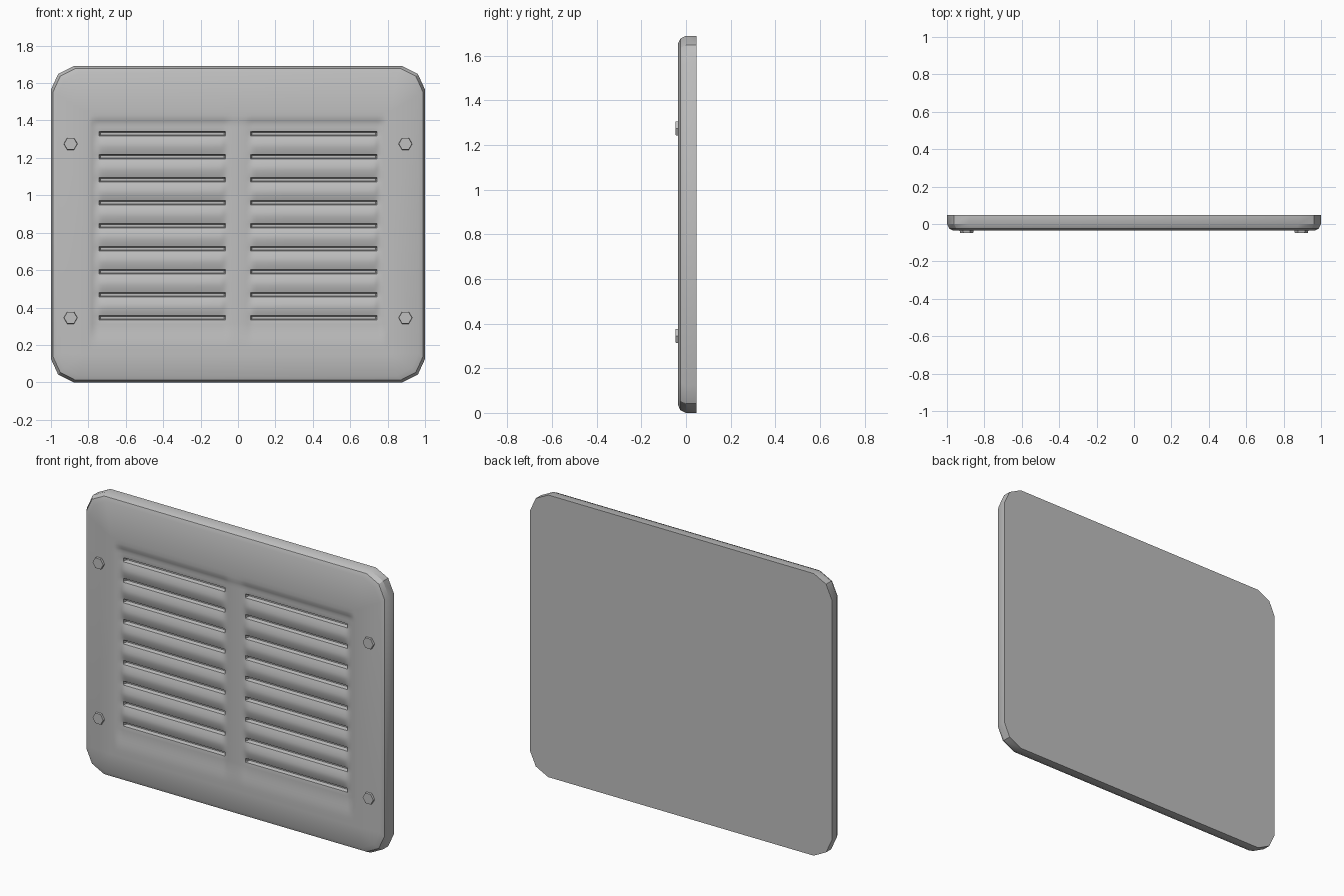
import bpy, bmesh, math
from mathutils import Matrix

if "Cube" in bpy.data.objects:
    bpy.data.objects.remove(bpy.data.objects["Cube"])

ZC = 0.845                      # plate centre height
FRONT, BACK = -0.036, 0.048
Z0, PITCH, ROWS = 0.345, 0.1231, 9
SLOTS = [Z0 + i * PITCH for i in range(ROWS)]

metal = bpy.data.materials.new("grey metal")
metal.diffuse_color = (0.52, 0.52, 0.52, 1)
metal.use_nodes = True
metal.node_tree.nodes["Principled BSDF"].inputs["Base Color"].default_value = metal.diffuse_color


def finish(bm, name, angle):
    bmesh.ops.recalc_face_normals(bm, faces=bm.faces[:])
    me = bpy.data.meshes.new(name)
    bm.to_mesh(me)
    bm.free()
    me.materials.append(metal)
    ob = bpy.data.objects.new(name, me)
    bpy.context.collection.objects.link(ob)
    bpy.ops.object.select_all(action='DESELECT')
    ob.select_set(True)
    bpy.context.view_layer.objects.active = ob
    bpy.ops.object.shade_smooth_by_angle(angle=math.radians(angle))
    return ob


def ss(a, b, v):
    t = min(1, max(0, (v - a) / (b - a)))
    return t * t * (3 - 2 * t)


def surface(x, z):
    """Pressed front: soft recess, rolled louvers, narrow slots."""
    ax = abs(x)
    y = FRONT + 0.011 * (ss(0.80, 0.755, ax) * ss(1.425, 1.375, z) * ss(0.19, 0.31, z)
                         * (0.5 + 0.5 * ss(0.02, 0.08, ax)))
    mask = ss(0.045, 0.1, ax) * ss(0.77, 0.72, ax)
    if SLOTS[0] < z < SLOTS[-1]:
        y -= 0.010 * mask * math.sin(math.pi * (z - Z0) / PITCH) ** 2
    d = min(abs(z - s) for s in SLOTS)
    y += 0.003 * mask * (1 - ss(0.0, 0.03, d))
    if d < 0.0071 and 0.0749 < ax < 0.7351:
        y += 0.022
    return y


# plate outline, clipped at the corners
quarter = [(0.88, 0.845), (0.962, 0.803), (1.0, 0.72)]
outline = (quarter[::-1] + [(-x, z) for x, z in quarter]
           + [(-x, -z) for x, z in quarter[::-1]] + [(x, -z) for x, z in quarter])

bm = bmesh.new()
rings = []
for y, inset in ((BACK, 0), (0.0, 0), (-0.025, 0.012), (FRONT, 0.035)):
    rings.append([bm.verts.new((x * (1 - inset), y, ZC + z * (1 - inset / 0.845)))
                  for x, z in outline])
bm.faces.new(rings[0])
n = len(outline)
for a, b in zip(rings, rings[1:]):
    for i in range(n):
        j = (i + 1) % n
        bm.faces.new((a[i], a[j], b[j], b[i]))

# louvered panel grid
half = [0.02, 0.04, 0.05, 0.06, 0.068, 0.075, 0.085, 0.1, 0.25, 0.4, 0.55, 0.7,
        0.725, 0.735, 0.742, 0.75, 0.765, 0.78, 0.79, 0.80, 0.82]
xs = [-v for v in half[::-1]] + [0] + half
zs = [0.15, 0.17, 0.19, 0.21, 0.23, 0.25, 0.27, 1.395, 1.41, 1.425, 1.45]
for s in SLOTS:
    zs += [s + o for o in (-0.05, -0.035, -0.022, -0.012, -0.007,
                           0.007, 0.012, 0.022, 0.035, 0.05, 0.0615)]
zs = sorted(zs)
grid = [[bm.verts.new((x, surface(x, z), z)) for x in xs] for z in zs]
for r, s in zip(grid, grid[1:]):
    for i in range(len(xs) - 1):
        bm.faces.new((r[i], r[i + 1], s[i + 1], s[i]))

# flat frame between the panel and the rounded rim
border = [e for e in bm.edges if len(e.link_faces) == 1]
bmesh.ops.triangle_fill(bm, use_beauty=True, use_dissolve=False,
                        edges=border, normal=(0, -1, 0))
finish(bm, "vent_plate", 30)

# hex bolts
for sx, side in ((-1, "left"), (1, "right")):
    for z, level in ((0.345, "lower"), (1.275, "upper")):
        bm = bmesh.new()
        bmesh.ops.create_cone(bm, cap_ends=True, segments=6,
                              radius1=0.038, radius2=0.035, depth=0.02)
        bmesh.ops.rotate(bm, verts=bm.verts[:], matrix=Matrix.Rotation(math.pi / 6, 3, 'Z'))
        if max(v.co.x for v in bm.verts) < 0.0375:   # points face sideways
            bmesh.ops.rotate(bm, verts=bm.verts[:], matrix=Matrix.Rotation(math.pi / 6, 3, 'Z'))
        bmesh.ops.rotate(bm, verts=bm.verts[:], matrix=Matrix.Rotation(math.pi / 2, 3, 'X'))
        bmesh.ops.translate(bm, verts=bm.verts[:], vec=(sx * 0.895, -0.038, z))
        finish(bm, f"bolt_{level}_{side}", 30)
